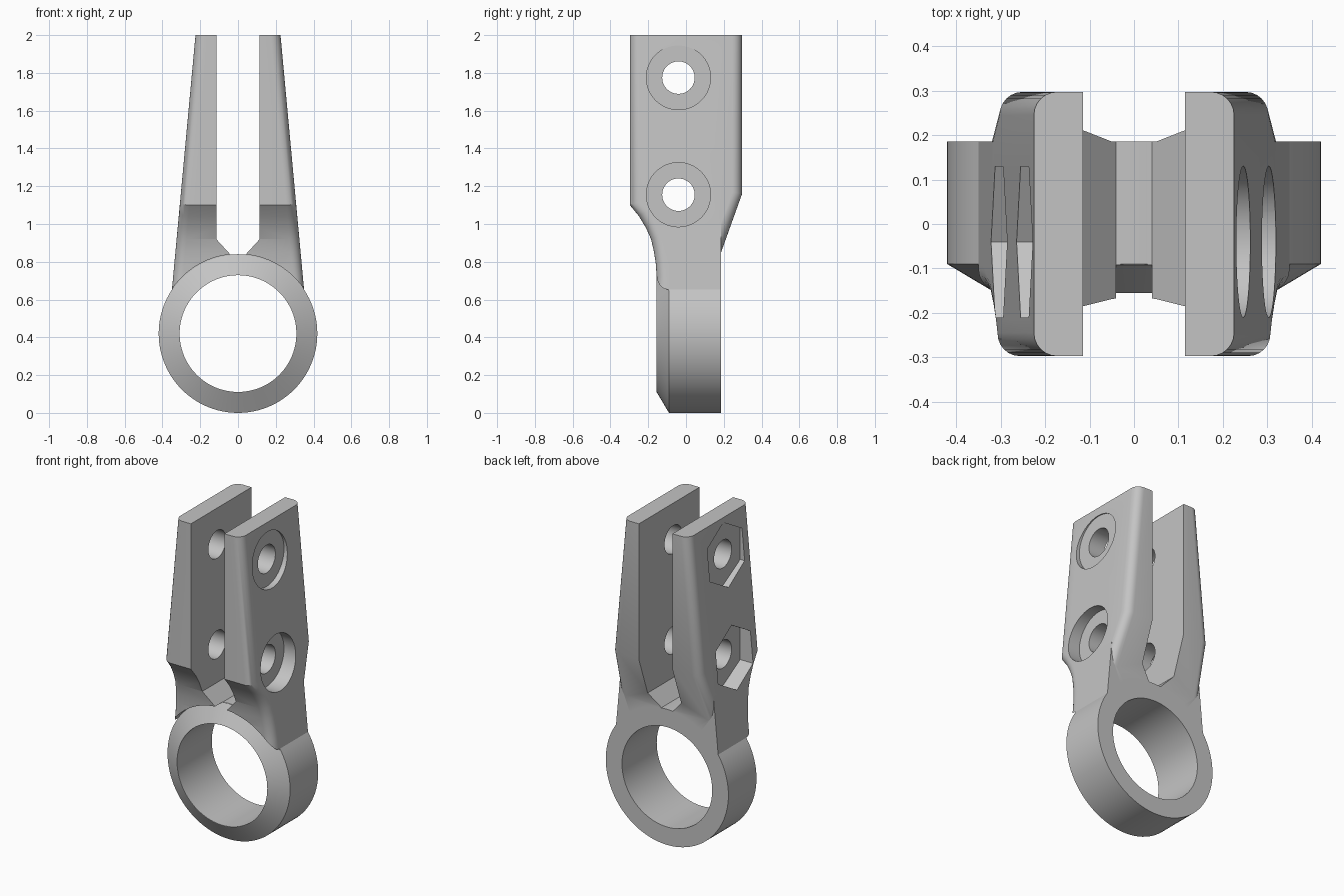
import bpy
import bmesh
from math import radians, pi
from mathutils import Matrix

if "Cube" in bpy.data.objects:
    bpy.data.objects.remove(bpy.data.objects["Cube"])

RING_Z, RING_R, BORE_R = 0.42, 0.42, 0.309
BACK_Y, CHAMFER_Y, FRONT_Y = 0.185, -0.09, -0.155
HALF_Y, HOLE_Y, RECESS_X = 0.297, -0.04, 0.224

grey = bpy.data.materials.new("plain grey")
grey.use_nodes = True
grey.diffuse_color = (0.55, 0.55, 0.55, 1)
grey.node_tree.nodes["Principled BSDF"].inputs["Base Color"].default_value = (0.55, 0.55, 0.55, 1)


def finish(bm, name):
    bmesh.ops.recalc_face_normals(bm, faces=bm.faces)
    mesh = bpy.data.meshes.new(name)
    bm.to_mesh(mesh)
    bm.free()
    mesh.materials.append(grey)
    obj = bpy.data.objects.new(name, mesh)
    bpy.context.collection.objects.link(obj)
    return obj


def outer_x(z):
    """Half width of the tapered fork at a height."""
    return 0.225 + (2 - z) * 0.0926


def tapered_prism(name, profile, fillet=0):
    """Side profile (y, z) spanning the tapered width, outer edges rounded."""
    bm = bmesh.new()
    sides = [[bm.verts.new((s * outer_x(z), y, z)) for y, z in profile] for s in (-1, 1)]
    n = len(profile)
    for loop in sides:
        bm.faces.new(loop)
    for i in range(n):
        j = (i + 1) % n
        bm.faces.new((sides[0][i], sides[0][j], sides[1][j], sides[1][i]))
    bmesh.ops.recalc_face_normals(bm, faces=bm.faces)
    if fillet:
        edges = [e for e in bm.edges
                 if e.verts[0].co.x * e.verts[1].co.x > 0
                 and abs(e.verts[0].co.z - e.verts[1].co.z) > 1e-4]
        bmesh.ops.bevel(bm, geom=edges, offset=fillet, segments=6,
                        profile=0.5, affect='EDGES')
    return finish(bm, name)


def cylinder(name, axis, radius, start, end, u, v, sides=64, turn=0):
    """Cylinder along x or y between two positions."""
    bm = bmesh.new()
    mid = (start + end) / 2
    if axis == 'y':
        m = Matrix.Translation((u, mid, v)) @ Matrix.Rotation(-pi / 2, 4, 'X')
    else:
        m = Matrix.Translation((mid, u, v)) @ Matrix.Rotation(pi / 2, 4, 'Y')
    bmesh.ops.create_cone(bm, cap_ends=True, segments=sides, radius1=radius, radius2=radius,
                          depth=end - start, matrix=m @ Matrix.Rotation(turn, 4, 'Z'))
    return finish(bm, name)


def lathe(name, profile, sides=96):
    """Closed (radius, y) section turned around the ring axis."""
    bm = bmesh.new()
    loops = []
    for i in range(sides):
        turn = Matrix.Translation((0, 0, RING_Z)) @ Matrix.Rotation(2 * pi * i / sides, 4, 'Y')
        loops.append([bm.verts.new(turn @ Matrix.Translation((0, y, r)).translation)
                      for r, y in profile])
    n = len(profile)
    for i in range(sides):
        a, b = loops[i - 1], loops[i]
        for k in range(n):
            bm.faces.new((a[k - 1], a[k], b[k], b[k - 1]))
    return finish(bm, name)


def combine(target, tool, operation):
    mod = target.modifiers.new(operation.title(), 'BOOLEAN')
    mod.operation = operation
    mod.solver = 'EXACT'
    mod.object = tool
    bpy.context.view_layer.objects.active = target
    bpy.ops.object.modifier_apply(modifier=mod.name)
    bpy.data.objects.remove(tool)


# Fork body with curved front shoulder and slanted back shoulder
clamp = tapered_prism("fork_clamp", [
    (HALF_Y, 2), (HALF_Y, 1.16), (0.096, 0.6), (FRONT_Y, 0.6), (FRONT_Y, 0.72),
    (-0.16, 0.79), (-0.169, 0.85), (-0.185, 0.92), (-0.212, 0.98),
    (-0.248, 1.04), (-HALF_Y, 1.1), (-HALF_Y, 2)], fillet=0.052)

# Sharp neck joining the fork to the ring
neck = tapered_prism("neck", [
    (CHAMFER_Y, 0.45), (BACK_Y, 0.45), (BACK_Y, 1.0), (CHAMFER_Y, 1.0)])
combine(clamp, neck, 'UNION')

# Clearance in front of the ring chamfer, and inside the ring wall
combine(clamp, cylinder("clearance", 'y', 0.421, -0.5, CHAMFER_Y - 0.002,
                        0, RING_Z, 96), 'DIFFERENCE')
combine(clamp, cylinder("inner_clearance", 'y', 0.36, -0.5, 0.5, 0, RING_Z, 96),
        'DIFFERENCE')

# Slot between the two arms
bm = bmesh.new()
outline = [(-0.115, 2.2), (-0.115, 0.92), (-0.04, 0.838),
           (0.04, 0.838), (0.115, 0.92), (0.115, 2.2)]
face = bm.faces.new([bm.verts.new((x, -0.5, z)) for x, z in outline])
grown = bmesh.ops.extrude_face_region(bm, geom=[face])["geom"]
bmesh.ops.translate(bm, vec=(0, 1, 0),
                    verts=[g for g in grown if isinstance(g, bmesh.types.BMVert)])
combine(clamp, finish(bm, "slot"), 'DIFFERENCE')

# Open ring with chamfered front
ring = lathe("ring", [(BORE_R, FRONT_Y), (BORE_R + 0.002, FRONT_Y), (RING_R, CHAMFER_Y),
                      (RING_R, BACK_Y), (BORE_R, BACK_Y)])
combine(clamp, ring, 'UNION')

# Bolt holes with a round recess on one side and a hexagonal one on the other
for z in (1.775, 1.155):
    for tool in (
            cylinder("bolt_hole", 'x', 0.086, -0.6, 0.6, HOLE_Y, z, 48),
            cylinder("round_recess", 'x', 0.17, RECESS_X, 0.6, HOLE_Y, z),
            cylinder("hex_recess", 'x', 0.196, -0.6, -RECESS_X, HOLE_Y, z, 6, pi / 6)):
        combine(clamp, tool, 'DIFFERENCE')

bpy.ops.object.select_all(action='DESELECT')
clamp.select_set(True)
bpy.context.view_layer.objects.active = clamp
bpy.ops.object.shade_smooth_by_angle(angle=radians(25))
